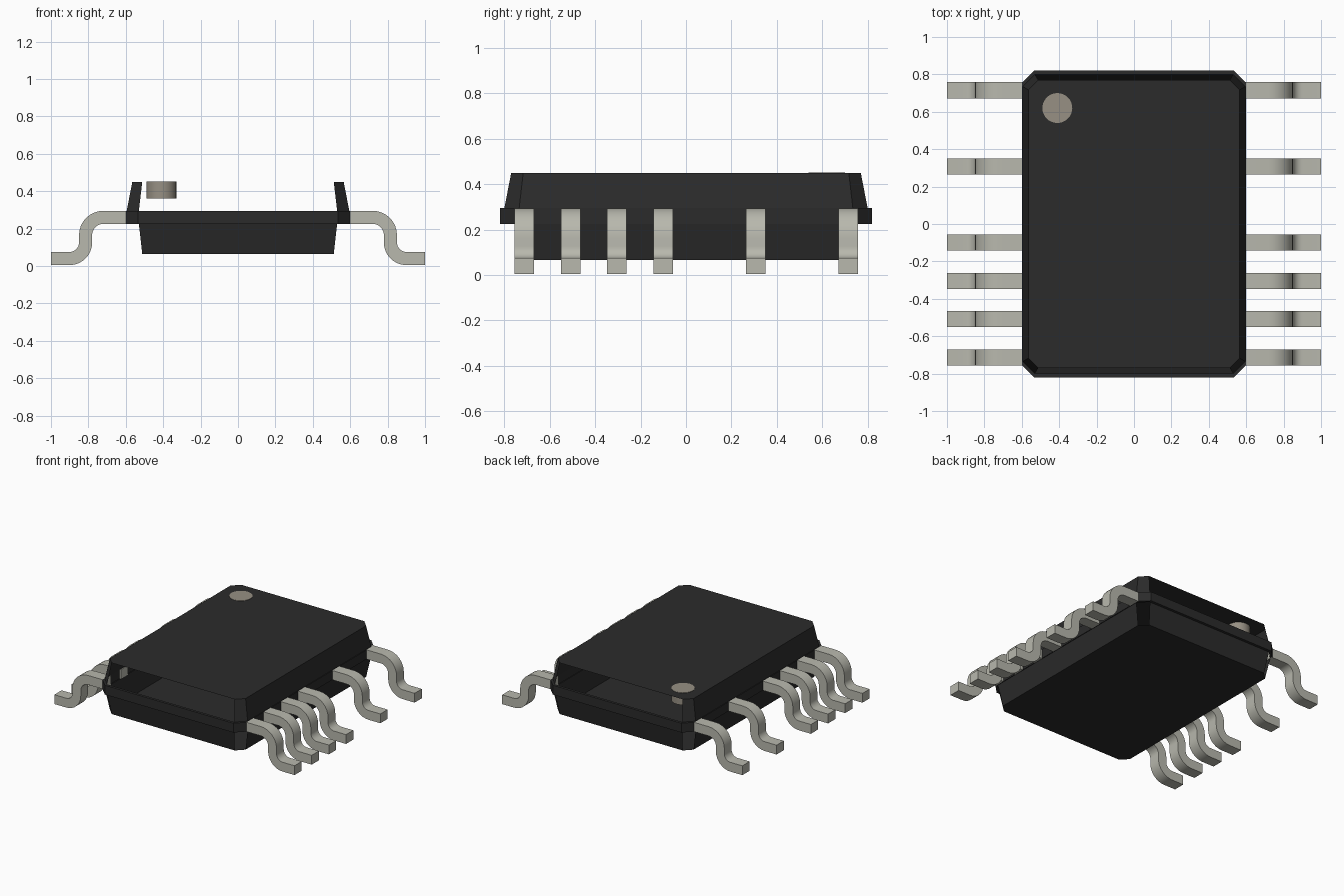
import bpy, bmesh, math

cube = bpy.data.objects.get("Cube")
if cube:
    bpy.data.objects.remove(cube, do_unlink=True)


def material(name, colour):
    m = bpy.data.materials.new(name)
    m.use_nodes = True
    m.diffuse_color = (*colour, 1)
    bsdf = m.node_tree.nodes["Principled BSDF"]
    bsdf.inputs["Base Color"].default_value = (*colour, 1)
    bsdf.inputs["Roughness"].default_value = 0.6
    return m


BLACK = material("black_plastic", (0.024, 0.024, 0.024))
METAL = material("tinned_metal", (0.48, 0.48, 0.42))
MARK = material("marker_grey", (0.31, 0.28, 0.23))


def make_object(name, bm, mat):
    mesh = bpy.data.meshes.new(name)
    bm.to_mesh(mesh)
    bm.free()
    mesh.materials.append(mat)
    obj = bpy.data.objects.new(name, mesh)
    bpy.context.collection.objects.link(obj)
    return obj


def octagon(bm, hx, hy, cut, z):
    """Rectangle with cut corners, counter-clockwise from the right side."""
    pts = [(hx, -hy + cut), (hx, hy - cut), (hx - cut, hy), (-hx + cut, hy),
           (-hx, hy - cut), (-hx, -hy + cut), (-hx + cut, -hy), (hx - cut, -hy)]
    return [bm.verts.new((x, y, z)) for x, y in pts]


def bridge(bm, low, high, keep=lambda i: True):
    for i in range(8):
        j = (i + 1) % 8
        if keep(i):
            bm.faces.new((low[i], low[j], high[j], high[i]))


# Lower tray: floor and four sloping sides, open at the corners
bm = bmesh.new()
floor = octagon(bm, 0.565, 0.77, 0.053, 0.065)
rim = octagon(bm, 0.595, 0.80, 0.065, 0.225)
bm.faces.new(floor[::-1])
bridge(bm, floor, rim, lambda i: i % 2 == 0)
make_object("lower_tray", bm, BLACK)

# Middle band with narrow ledges above and below
bm = bmesh.new()
rings = [octagon(bm, *size) for size in (
    (0.595, 0.80, 0.065, 0.225), (0.60, 0.82, 0.065, 0.225),
    (0.60, 0.82, 0.065, 0.295), (0.595, 0.80, 0.065, 0.295))]
for a, b in zip(rings, rings[1:]):
    bridge(bm, a, b)
make_object("middle_band", bm, BLACK)

# Upper lid: long sides and corners, open at the front and back
bm = bmesh.new()
base = octagon(bm, 0.595, 0.80, 0.065, 0.295)
top = octagon(bm, 0.565, 0.77, 0.053, 0.45)
bridge(bm, base, top, lambda i: i not in (2, 6))
bm.faces.new(top)
make_object("upper_lid", bm, BLACK)

# Round orientation mark
bpy.ops.mesh.primitive_cylinder_add(vertices=32, radius=0.08, depth=0.092,
                                    location=(-0.41, 0.62, 0.406))
mark = bpy.context.object
mark.name = "orientation_mark"
mark.data.materials.append(MARK)
bpy.ops.object.shade_smooth_by_angle()


def leg_profile(offset):
    """One edge of the bent strip, offset from its centre line."""
    pts = [(0.59, 0.26 + offset)]
    for k in range(9):
        t = math.radians(90 - 90 * k / 8)
        r = 0.095 + offset
        pts.append((0.72 + r * math.cos(t), 0.165 + r * math.sin(t)))
    for k in range(9):
        t = math.radians(180 + 90 * k / 8)
        r = 0.085 - offset
        pts.append((0.90 + r * math.cos(t), 0.125 + r * math.sin(t)))
    return pts + [(1.0, 0.04 + offset)]


def make_leg(name, side, y):
    bm = bmesh.new()
    sections = []
    for (ux, uz), (lx, lz) in zip(leg_profile(0.035), leg_profile(-0.035)):
        corners = ((ux, -1, uz), (ux, 1, uz), (lx, 1, lz), (lx, -1, lz))
        sections.append([bm.verts.new((side * x, y + s * 0.043, z))
                         for x, s, z in corners])
    for a, b in zip(sections, sections[1:]):
        for i in range(4):
            j = (i + 1) % 4
            bm.faces.new((a[i], a[j], b[j], b[i]))
    bm.faces.new(sections[0])
    bm.faces.new(sections[-1][::-1])
    bmesh.ops.recalc_face_normals(bm, faces=bm.faces)
    obj = make_object(name, bm, METAL)
    bpy.ops.object.select_all(action="DESELECT")
    obj.select_set(True)
    bpy.context.view_layer.objects.active = obj
    bpy.ops.object.shade_smooth_by_angle(angle=math.radians(35))


# Bent legs on both sides, with gaps toward the back
for side, label in ((1, "left"), (-1, "right")):
    for n, y in enumerate((-0.713, -0.508, -0.305, -0.1, 0.308, 0.715), 1):
        make_leg(f"{label}_leg_{n}", side, y)
